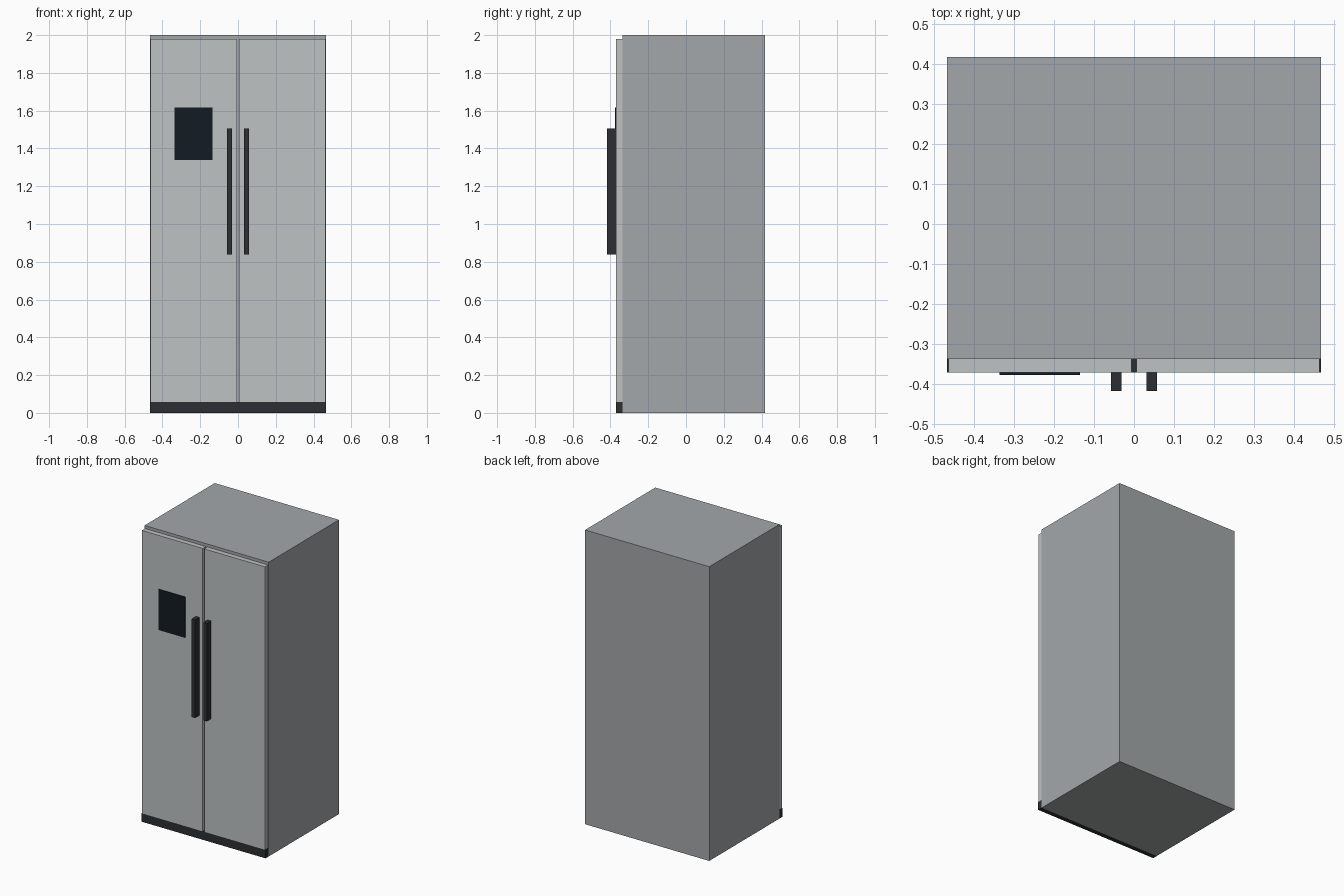
import bpy
import bmesh
from mathutils import Vector

if "Cube" in bpy.data.objects:
    bpy.data.objects.remove(bpy.data.objects["Cube"])


def material(name, color):
    mat = bpy.data.materials.new(name)
    mat.diffuse_color = (*color, 1.0)
    mat.use_nodes = True
    mat.node_tree.nodes["Principled BSDF"].inputs["Base Color"].default_value = mat.diffuse_color
    return mat


def box(name, x, y, z, mat):
    """Box spanning the given (min, max) ranges, origin at its centre."""
    lo, hi = Vector((x[0], y[0], z[0])), Vector((x[1], y[1], z[1]))
    bm = bmesh.new()
    bmesh.ops.create_cube(bm, size=1.0)
    bmesh.ops.scale(bm, vec=hi - lo, verts=bm.verts)
    mesh = bpy.data.meshes.new(name)
    bm.to_mesh(mesh)
    bm.free()
    mesh.materials.append(mat)
    obj = bpy.data.objects.new(name, mesh)
    obj.location = (lo + hi) / 2
    bpy.context.collection.objects.link(obj)
    return obj


steel = material("cabinet_grey", (0.37, 0.39, 0.40))
door_steel = material("door_grey", (0.51, 0.54, 0.55))
dark = material("dark_trim", (0.025, 0.028, 0.032))
black = material("panel_black", (0.006, 0.011, 0.016))

HALF_W = 0.467
BACK, BODY_FRONT, DOOR_FRONT = 0.417, -0.337, -0.371
PLINTH_TOP = 0.057

# Cabinet and kick plate
box("cabinet", (-HALF_W, HALF_W), (BODY_FRONT, BACK), (0, 2), steel)
box("kick_plate", (-HALF_W, HALF_W), (DOOR_FRONT, BODY_FRONT), (0, PLINTH_TOP), dark)

# Mirrored pair of doors and handles
for side, s in (("left", -1), ("right", 1)):
    box(side + "_door", sorted((s * 0.006, s * 0.463)),
        (DOOR_FRONT, BODY_FRONT), (PLINTH_TOP, 1.98), door_steel)
    box(side + "_handle", sorted((s * 0.031, s * 0.057)),
        (-0.417, DOOR_FRONT), (0.838, 1.505), dark)

# Dispenser panel on the left door
box("dispenser_panel", (-0.335, -0.135), (-0.377, DOOR_FRONT), (1.34, 1.616), black)
